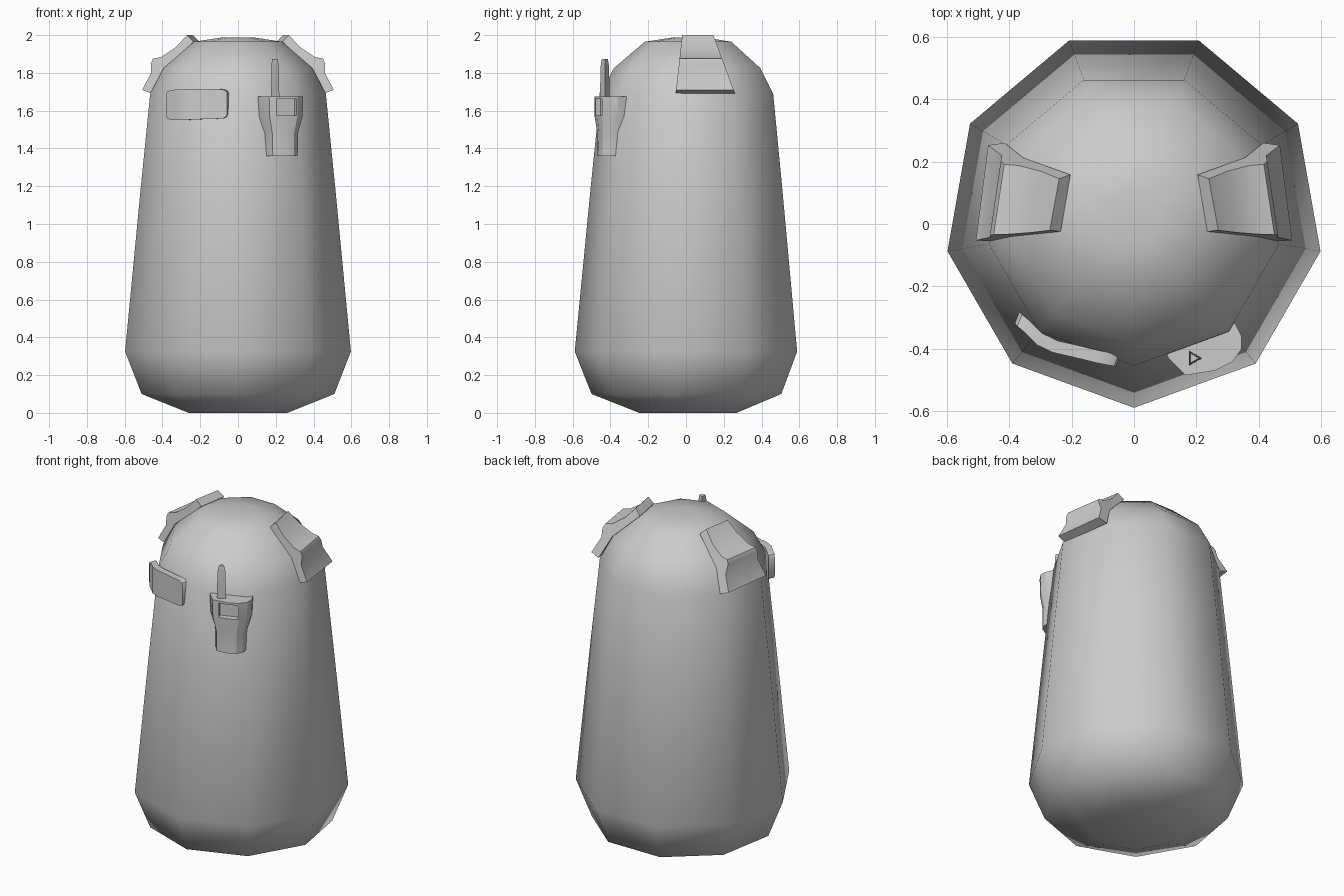
import bpy, bmesh
from math import cos, sin, radians, pi
from mathutils import Vector

if "Cube" in bpy.data.objects:
    bpy.data.objects.remove(bpy.data.objects["Cube"])

CY = 0.018                      # centre of the nine-sided body
S20, C20 = sin(radians(20)), cos(radians(20))


def loft(name, rings, angle=None):
    """Skin a list of equal-length point rings and cap both ends."""
    bm = bmesh.new()
    vs = [[bm.verts.new(p) for p in ring] for ring in rings]
    n = len(vs[0])
    for a, b in zip(vs, vs[1:]):
        for i in range(n):
            j = (i + 1) % n
            bm.faces.new((a[i], a[j], b[j], b[i]))
    bm.faces.new(vs[0][::-1])
    bm.faces.new(vs[-1])
    bmesh.ops.recalc_face_normals(bm, faces=bm.faces)
    mesh = bpy.data.meshes.new(name)
    bm.to_mesh(mesh)
    bm.free()
    ob = bpy.data.objects.new(name, mesh)
    bpy.context.collection.objects.link(ob)
    if angle:
        bpy.ops.object.select_all(action='DESELECT')
        ob.select_set(True)
        bpy.context.view_layer.objects.active = ob
        bpy.ops.object.shade_smooth_by_angle(angle=radians(angle))
    return ob


def ngon(n, r, z, cx, cy, start):
    return [(cx + r * cos(start + 2 * pi * i / n),
             cy + r * sin(start + 2 * pi * i / n), z) for i in range(n)]


def on_panel(u, n, z):
    """Point in the frame of the front right body panel."""
    return Vector((u * C20 + n * S20, CY + u * S20 - n * C20, z))


# Body: nine-sided, smoothly shaded capsule
profile = [(0.265, 0.0), (0.518, 0.1), (0.607, 0.325), (0.523, 1.19),
           (0.472, 1.69), (0.40, 1.825), (0.236, 1.965), (0.09, 1.987)]
loft('body', [ngon(9, r, z, 0, CY, -pi / 2) for r, z in profile], 180)

# Shoulder pads: folded strip, wider at the bottom, mirrored
pad = [(0.27, 2.0), (0.33, 1.935), (0.405, 1.885), (0.45, 1.875), (0.462, 1.85),
       (0.46, 1.80), (0.507, 1.71), (0.455, 1.69), (0.39, 1.82), (0.235, 1.965)]
front, back = [], []
for x, z in pad:
    t = (z - 1.69) / 0.31
    front.append((x, -0.055 + 0.035 * t, z))
    back.append((x - 0.04 + 0.01 * t, 0.26 - 0.115 * t, z))
pads = loft('shoulder_pads', [front, back], 40)
pads.modifiers.new('mirror', 'MIRROR')

# Radio: pouch-like case with a curved front, tapering to a narrow grip
section = [(-0.12, 0.42), (-0.12, 0.459), (-0.087, 0.529), (0.007, 0.547),
           (0.07, 0.540), (0.111, 0.511), (0.125, 0.473), (0.119, 0.418)]
levels = [(1.36, 0.74, 0.95), (1.48, 0.76, 0.92), (1.57, 0.97, 1.0), (1.675, 1.0, 1.0)]
radio = loft('radio', [[on_panel(0.07 + u * k, 0.42 + (n - 0.42) * d, z)
                        for u, n in section] for z, k, d in levels], 25)

# Recessed radio screen
cut = loft('screen_cutter', [[on_panel(u, n, z) for u, n in
           ((0.022, 0.508), (0.133, 0.508), (0.133, 0.6), (0.022, 0.6))]
           for z in (1.575, 1.662)])
cut.hide_render = True
cut.hide_viewport = True
mod = radio.modifiers.new('screen', 'BOOLEAN')
mod.operation = 'DIFFERENCE'
mod.solver = 'EXACT'
mod.object = cut

# Three-sided antenna
loft('antenna', [ngon(3, r, z, 0.19, -0.43, 0) for z, r in
                 ((1.65, 0.029), (1.80, 0.027), (1.85, 0.024), (1.873, 0.018))])

# Chest plate: rounded bent plate (x, front y, bottom z, top z)
cols = [(-0.382, -0.318, 1.575, 1.685), (-0.374, -0.328, 1.558, 1.702),
        (-0.352, -0.346, 1.55, 1.71), (-0.31, -0.388, 1.55, 1.712),
        (-0.26, -0.412, 1.552, 1.714), (-0.19, -0.428, 1.555, 1.714),
        (-0.12, -0.445, 1.557, 1.714), (-0.085, -0.452, 1.558, 1.713),
        (-0.064, -0.456, 1.567, 1.704), (-0.057, -0.457, 1.585, 1.69)]
loft('chest_plate', [[(x, y, lo), (x, y, hi),
                      (x + 0.015, y + 0.038, hi), (x + 0.015, y + 0.038, lo)]
                     for x, y, lo, hi in cols], 40)
